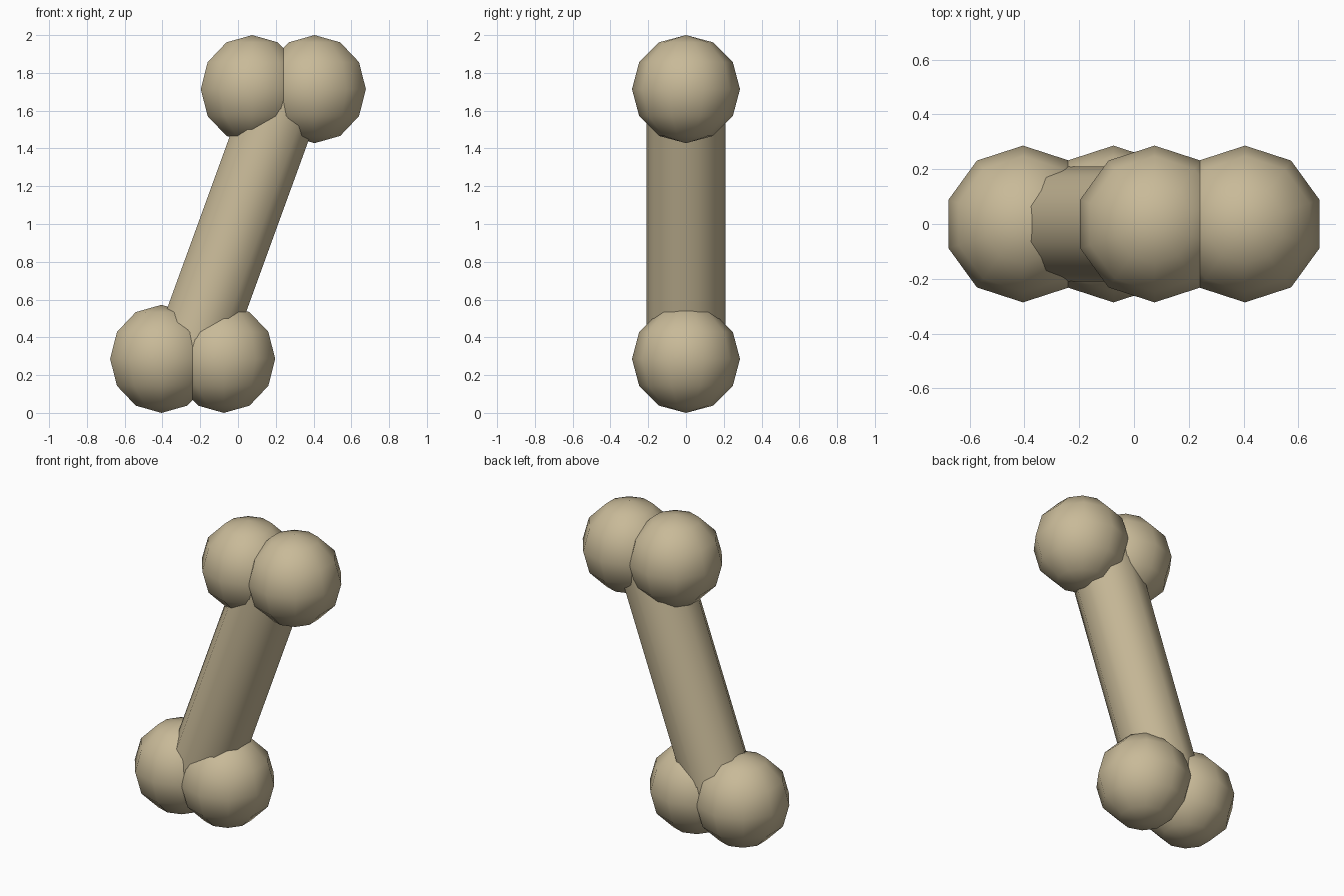
import bpy, bmesh, math
from mathutils import Matrix

if "Cube" in bpy.data.objects:
    bpy.data.objects.remove(bpy.data.objects["Cube"])

TILT = math.radians(20)      # lean of the shaft towards +x
KNOB_R, SHAFT_R, SHAFT_LEN = 0.286, 0.21, 1.5

bone = bpy.data.materials.new("bone_beige")
bone.diffuse_color = (0.58, 0.49, 0.315, 1)
bone.use_nodes = True
bone.node_tree.nodes["Principled BSDF"].inputs["Base Color"].default_value = bone.diffuse_color


def finish(bm, name, location):
    for f in bm.faces:
        f.smooth = True
    mesh = bpy.data.meshes.new(name)
    bm.to_mesh(mesh)
    bm.free()
    mesh.materials.append(bone)
    obj = bpy.data.objects.new(name, mesh)
    obj.location = location
    bpy.context.collection.objects.link(obj)
    return obj


# Four rounded knobs, a pair at each end of the shaft
for end, side in (("lower", -1), ("upper", 1)):
    for place, x in (("outer", 0.405), ("inner", 0.075)):
        bm = bmesh.new()
        bmesh.ops.create_uvsphere(bm, u_segments=10, v_segments=6, radius=KNOB_R)
        finish(bm, f"{end}_{place}_knob", (side * x, 0, 1 + side * (1 - KNOB_R)))

# Leaning ten-sided shaft, its ends buried in the knobs
bm = bmesh.new()
bmesh.ops.create_cone(bm, cap_ends=True, segments=10, radius1=SHAFT_R,
                      radius2=SHAFT_R, depth=SHAFT_LEN)
# Keep an edge facing front and back
if max(v.co.y for v in bm.verts) < SHAFT_R * 0.99:
    bmesh.ops.rotate(bm, verts=bm.verts, matrix=Matrix.Rotation(math.pi / 2, 3, 'Z'))
bmesh.ops.rotate(bm, verts=bm.verts, matrix=Matrix.Rotation(TILT, 3, 'Y'))
shaft = finish(bm, "shaft", (0, 0, 1))
# Flat caps with sharp rims
bpy.context.view_layer.objects.active = shaft
shaft.select_set(True)
bpy.ops.object.shade_smooth_by_angle(angle=math.radians(60))
